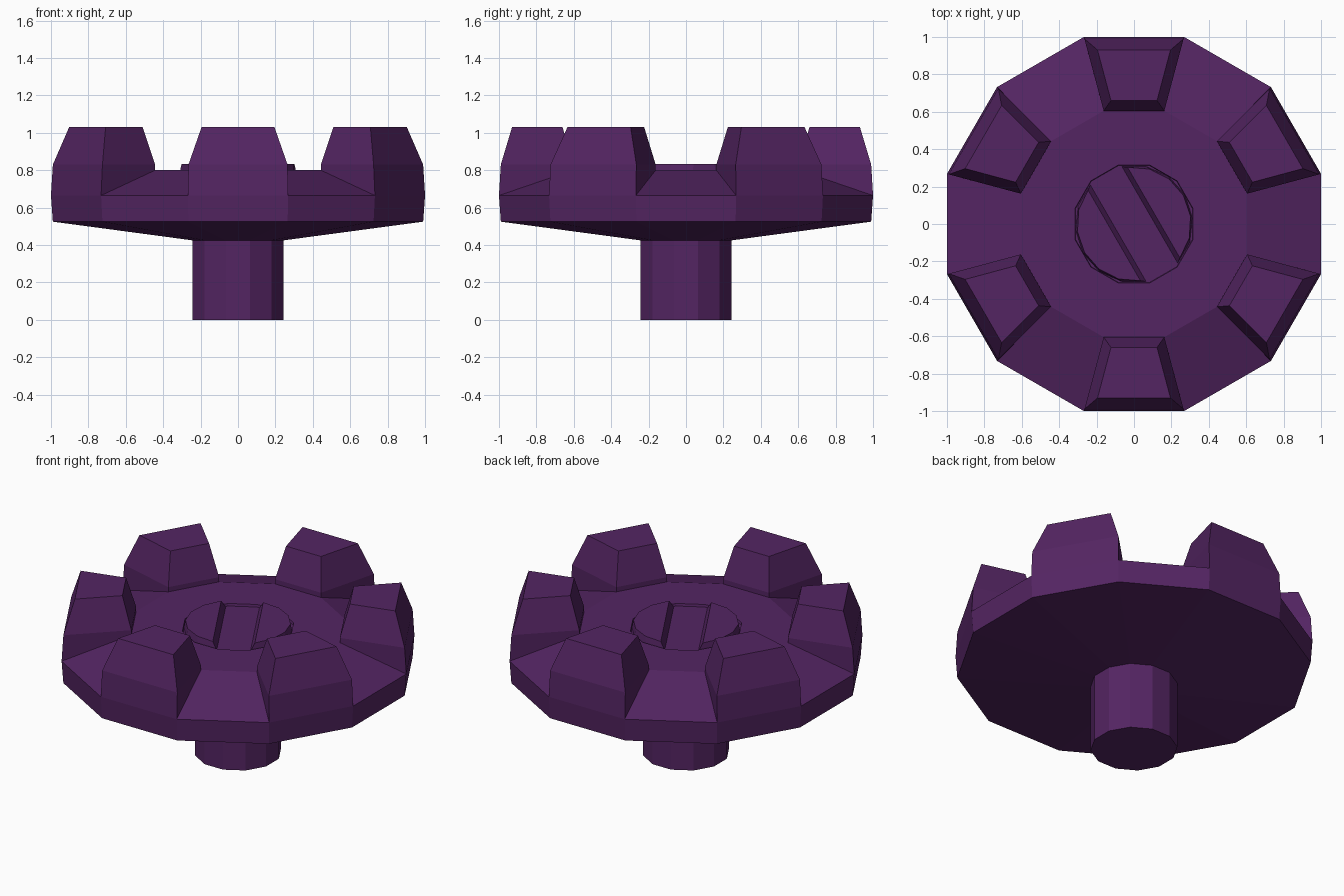
import bpy, bmesh, math
from mathutils import Matrix

if "Cube" in bpy.data.objects:
    bpy.data.objects.remove(bpy.data.objects["Cube"])

purple = bpy.data.materials.new("dark_purple")
purple.diffuse_color = (0.088, 0.018, 0.123, 1)
purple.use_nodes = True
purple.node_tree.nodes["Principled BSDF"].inputs["Base Color"].default_value = purple.diffuse_color
SEC = 1 / math.cos(math.radians(15))  # flat-to-flat half width -> corner radius


def ring(a, z):
    """Twelve-sided ring whose flats sit at distance a from the axis."""
    return [(a * SEC * math.cos(math.radians(15 + 30 * i)),
             a * SEC * math.sin(math.radians(15 + 30 * i)), z) for i in range(12)]


def loft(name, loops):
    """Skin a stack of equal-length loops and cap both ends."""
    bm = bmesh.new()
    rows = [[bm.verts.new(p) for p in loop] for loop in loops]
    n = len(rows[0])
    for a, b in zip(rows, rows[1:]):
        for i in range(n):
            bm.faces.new((a[i], a[(i + 1) % n], b[(i + 1) % n], b[i]))
    bm.faces.new(rows[0][::-1])
    bm.faces.new(rows[-1])
    bmesh.ops.recalc_face_normals(bm, faces=bm.faces)
    me = bpy.data.meshes.new(name)
    bm.to_mesh(me)
    bm.free()
    me.materials.append(purple)
    ob = bpy.data.objects.new(name, me)
    bpy.context.collection.objects.link(ob)
    return ob


# Stem and wheel body, with a shallow recess in the middle of the top
profile = [(0.243, 0), (0.243, 0.425), (0.99, 0.525), (1.0, 0.665),
           (0.605, 0.80), (0.315, 0.80), (0.312, 0.785)]
loft("wheel_body", [ring(a, z) for a, z in profile])


# Grip blocks: (outer dist, outer half width, inner dist, inner half width, z)
sections = [(1.0, 0.268, 0.605, 0.162, 0.665), (0.99, 0.265, 0.605, 0.162, 0.83),
            (0.93, 0.195, 0.66, 0.123, 1.03)]
for k in range(6):
    loops = [[(o, -ow, z), (o, ow, z), (i, iw, z), (i, -iw, z)]
             for o, ow, i, iw, z in sections]
    block = loft(f"grip_block_{k + 1}", loops)
    block.data.transform(Matrix.Rotation(math.radians(30 + 60 * k), 4, 'Z'))


# Slotted screw head: two segments either side of a sloped-wall slot
def segment(r, cut, z):
    end = math.acos(cut / r)
    return [(r * math.cos(t), r * math.sin(t), z)
            for t in (end * (j / 3 - 1) for j in range(7))]


for k, name in enumerate(("screw_half_right", "screw_half_left")):
    half = loft(name, [segment(0.315, 0.095, 0.78), segment(0.305, 0.122, 0.832)])
    half.data.transform(Matrix.Rotation(math.radians(30 + 180 * k), 4, 'Z'))
